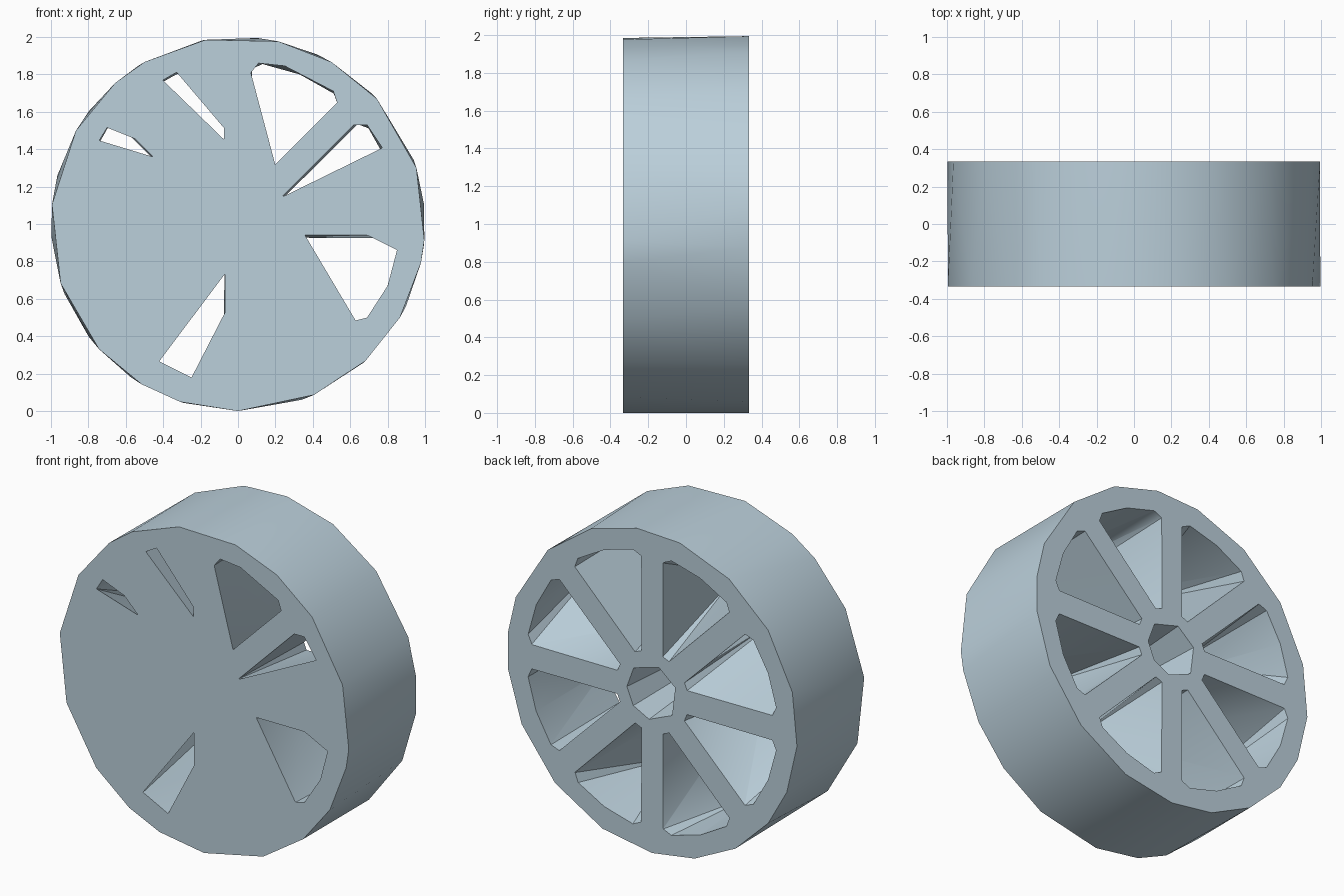
import bpy, bmesh
from math import cos, sin, radians
from mathutils import Vector

if "Cube" in bpy.data.objects:
    bpy.data.objects.remove(bpy.data.objects["Cube"])

HALF = 0.333      # half width of the wheel
POKE = 0.34       # how far cutters reach past the faces


def polar(r, deg):
    return r * cos(radians(deg)), r * sin(radians(deg))


def ring(bm, points, y):
    return [bm.verts.new((x, y, 1 + z)) for x, z in points]


def make_object(name, bm):
    bmesh.ops.recalc_face_normals(bm, faces=bm.faces)
    mesh = bpy.data.meshes.new(name)
    bm.to_mesh(mesh)
    bm.free()
    obj = bpy.data.objects.new(name, mesh)
    bpy.context.collection.objects.link(obj)
    return obj


steel = bpy.data.materials.new("pale blue grey")
steel.use_nodes = True
colour = (0.50, 0.63, 0.71, 1)
steel.diffuse_color = colour
steel.node_tree.nodes["Principled BSDF"].inputs["Base Color"].default_value = colour

# Rim drum: slightly irregular faceted outlines on the two faces, bridged
front_angles = [-12, -5, 17.5, 42, 60, 77.5, 100, 120, 131, 150,
                174, 198.5, 222, 239, 252, 270, 294, 313, 330]
back_angles = [-7, 6, 20, 44, 65, 84, 101, 122, 143, 165,
               184, 202, 217, 235, 253, 270, 290, 312, 334]
bm = bmesh.new()
front = ring(bm, [polar(1, a) for a in front_angles], -HALF)
back = ring(bm, [polar(1, a) for a in back_angles], HALF)
bm.faces.new(front)
bm.faces.new(back)
sides = [bm.faces.new((front[i - 1], front[i], back[i], back[i - 1]))
         for i in range(len(front))]
bmesh.ops.triangulate(bm, faces=sides)
wheel = make_object("wheel", bm)
wheel.data.materials.append(steel)

# Pockets between spokes: full opening at the back, reduced window at the front
sector = [(0.25, 17), (0.25, 28), (0.833, 39.8), (0.865, 36.3), (0.865, 22.5),
          (0.865, 8.7), (0.833, 5.2)]
windows = [
    [(.24, .15), (.62, .53), (.69, .53), (.77, .41)],
    [(.07, .81), (.11, .86), (.25, .845), (.51, .71), (.53, .65), (.20, .32)],
    [(-.40, .77), (-.33, .81), (-.075, .51), (-.075, .455)],
    [(-.74, .45), (-.70, .515), (-.55, .455), (-.46, .365)],
    None,
    [(-.07, -.27), (-.07, -.47), (-.25, -.82), (-.42, -.735)],
    None,
    [(.36, -.06), (.69, -.06), (.85, -.14), (.80, -.33), (.69, -.50), (.63, -.515)],
]


def add_taper(bm, back_points, front_points, front_y):
    verts = ring(bm, back_points, POKE) + ring(bm, front_points, front_y)
    bmesh.ops.convex_hull(bm, input=verts)


bm = bmesh.new()
for k, window in enumerate(windows):
    opening = [polar(r, a + 45 * k) for r, a in sector]
    if window:
        add_taper(bm, opening, window, -POKE)
    else:  # blind pocket closing to a line just behind the front face
        mid = 45 * k + 22.5
        add_taper(bm, opening, [polar(0.35, mid), polar(0.8, mid)], -HALF + 0.005)

# Blind axle bore
bore = [polar(0.175, a) for a in (-42, -3, 43, 105, 156, 218, 277)]
add_taper(bm, bore, [(x * 0.6, z * 0.6) for x, z in bore], -HALF + 0.005)
cutter = make_object("pocket_cutter", bm)
cutter.data.materials.append(steel)
cutter.hide_render = True

# Cut, then shade smooth with sharp edges
cut = wheel.modifiers.new("pockets", "BOOLEAN")
cut.operation = "DIFFERENCE"
cut.solver = "EXACT"
cut.object = cutter
bpy.ops.object.select_all(action="DESELECT")
bpy.context.view_layer.objects.active = wheel
wheel.select_set(True)
bpy.ops.object.modifier_apply(modifier=cut.name)
bpy.data.objects.remove(cutter)
bpy.ops.object.shade_smooth_by_angle(angle=radians(32))
